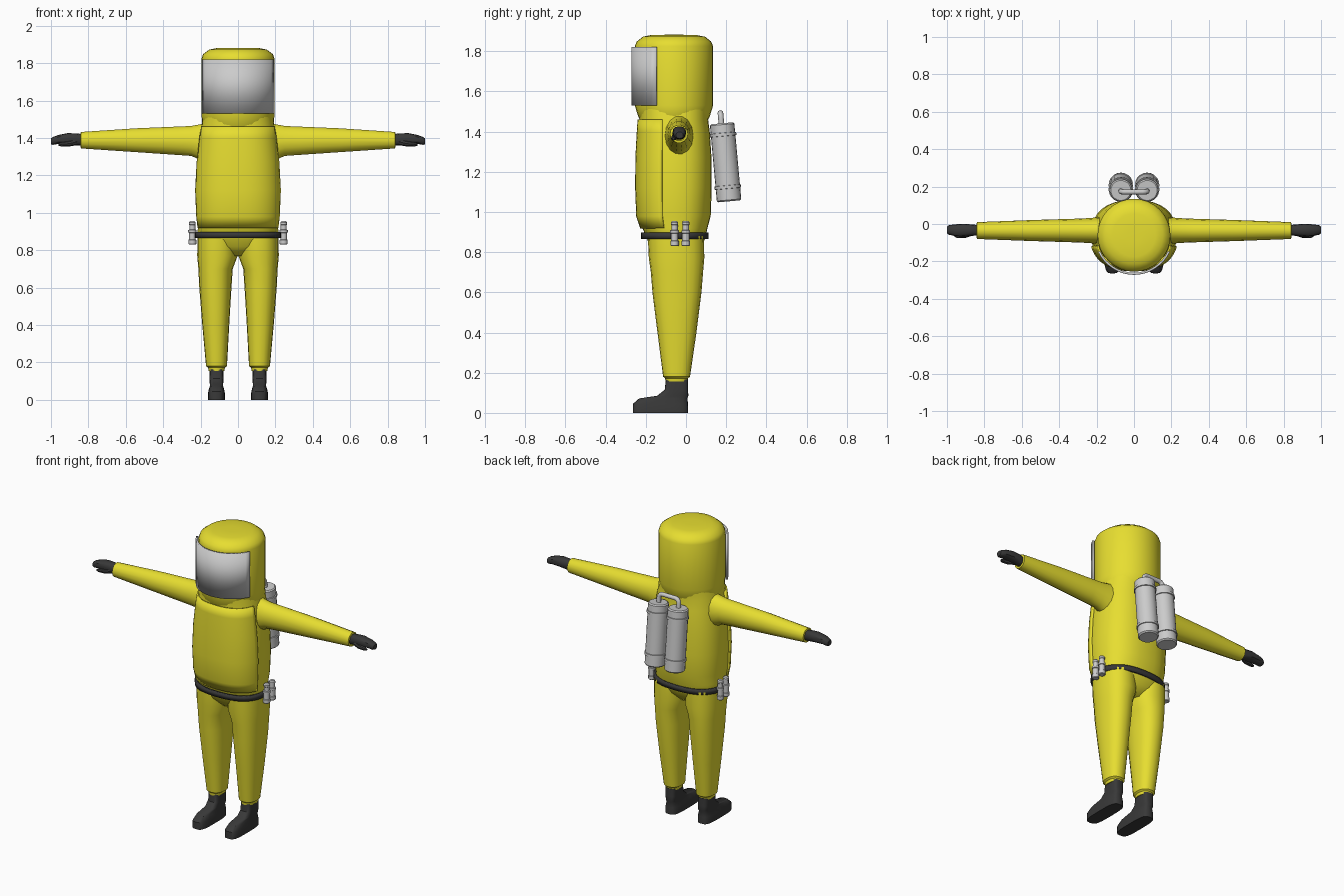
import bpy, bmesh
from math import sin, cos, pi, radians
from mathutils import Matrix

if "Cube" in bpy.data.objects:
    bpy.data.objects.remove(bpy.data.objects["Cube"])


def material(name, rgb):
    m = bpy.data.materials.new(name)
    m.diffuse_color = (*rgb, 1)
    m.use_nodes = True
    m.node_tree.nodes["Principled BSDF"].inputs["Base Color"].default_value = m.diffuse_color
    return m


YELLOW = material("yellow_fabric", (0.8, 0.73, 0.03))
BLACK = material("black_rubber", (0.04, 0.04, 0.04))


def finish(ob, mat=None, mirror=False, angle=35, thick=0):
    bpy.ops.object.select_all(action='DESELECT')
    ob.select_set(True)
    bpy.context.view_layer.objects.active = ob
    if mat:
        ob.data.materials.append(mat)
    bpy.ops.object.shade_smooth_by_angle(angle=radians(angle))
    if thick:
        s = ob.modifiers.new("thickness", 'SOLIDIFY')
        s.thickness, s.offset = thick, 0
    if mirror:
        ob.modifiers.new("mirror", 'MIRROR')
    return ob


def loft(name, rings, mat=None, n=24, p=2.0, axis='z', arc=None, cap=True,
         mirror=False, thick=0, angle=35, xform=None):
    """Skin superellipse rings (t, centre a, centre b, radius a, radius b)."""
    bm = bmesh.new()
    start, end = arc or (0, 360)
    steps = n + 1 if arc else n
    rows = []
    for t, a, b, ra, rb in rings:
        row = []
        for i in range(steps):
            w = radians(start + (end - start) * i / n)
            c, s = cos(w), sin(w)
            u = a + ra * abs(c) ** (2 / p) * (1 if c > 0 else -1)
            v = b + rb * abs(s) ** (2 / p) * (1 if s > 0 else -1)
            row.append(bm.verts.new((u, v, t) if axis == 'z' else (t, u, v)))
        rows.append(row)
    for r0, r1 in zip(rows, rows[1:]):
        for i in range(n):
            j = (i + 1) % steps
            bm.faces.new((r0[i], r0[j], r1[j], r1[i]))
    if cap and not arc:
        bm.faces.new(rows[0])
        bm.faces.new(rows[-1])
    bmesh.ops.recalc_face_normals(bm, faces=bm.faces)
    if xform:
        bm.transform(xform)
    me = bpy.data.meshes.new(name)
    bm.to_mesh(me)
    bm.free()
    ob = bpy.data.objects.new(name, me)
    bpy.context.collection.objects.link(ob)
    return finish(ob, mat, mirror, angle, thick)


# Suit body, closing into the crotch between the legs
torso = [(1.52, 0, -.060, .185, .175), (1.46, 0, -.060, .195, .170),
         (1.40, 0, -.058, .205, .176), (1.27, 0, -.057, .220, .184),
         (1.12, 0, -.057, .228, .185), (.98, 0, -.057, .222, .180),
         (.92, 0, -.055, .215, .162), (.87, 0, -.050, .216, .146)]
loft("suit_torso", torso + [(.82, 0, -.05, .18, .125), (.77, 0, -.05, .06, .08)],
     YELLOW, n=32, p=2.4, angle=50)

# Raised front panel of the suit
loft("front_panel", [(z, x, y, a + .002, b + .005) for z, x, y, a, b in torso[1:-1]],
     YELLOW, n=24, p=2.4, arc=(195, 345), thick=.012)

# Hood and curved visor
loft("hood", [(1.44, 0, -.06, .165, .16), (1.475, 0, -.06, .192, .178),
              (1.53, 0, -.06, .195, .195), (1.825, 0, -.06, .195, .195),
              (1.848, 0, -.06, .187, .185), (1.872, 0, -.06, .155, .155),
              (1.88, 0, -.06, .115, .115), (1.882, 0, -.06, .04, .04)],
     YELLOW, n=32, angle=45)
loft("visor", [(1.53, 0, -.06, .206, .206), (1.82, 0, -.06, .206, .206)],
     n=16, arc=(205, 335), thick=.012)

# Trouser legs with tucked cuffs
loft("trouser_leg", [(.88, .112, -.05, .105, .14), (.77, .110, -.047, .108, .138),
                     (.70, .120, -.045, .092, .130), (.60, .121, -.045, .086, .122),
                     (.40, .119, -.045, .072, .097), (.18, .115, -.047, .056, .067),
                     (.172, .115, -.047, .045, .057), (.155, .115, -.047, .042, .055)],
     YELLOW, n=20, p=2.3, mirror=True)

# Boots
loft("boot", [(0, .115, -.127, .045, .138), (.045, .115, -.127, .044, .137),
              (.072, .115, -.113, .036, .120), (.085, .115, -.066, .036, .078),
              (.115, .115, -.048, .037, .058), (.165, .115, -.045, .036, .055)],
     BLACK, n=24, p=3.6, mirror=True)

# Sleeves with a flared shoulder and tucked cuff
loft("sleeve", [(.14, -.035, 1.375, .075, .115), (.20, -.035, 1.378, .070, .098),
                (.25, -.035, 1.384, .066, .082), (.32, -.035, 1.385, .063, .078),
                (.55, -.035, 1.388, .056, .065), (.84, -.035, 1.388, .045, .045),
                (.842, -.035, 1.388, .034, .034), (.83, -.035, 1.388, .030, .030)],
     YELLOW, n=14, axis='x', mirror=True, angle=45)

# Gloved hands: mitten and thumb
loft("glove", [(.82, -.033, 1.389, .026, .030), (.86, -.033, 1.392, .030, .032),
               (.91, -.033, 1.396, .034, .030), (.96, -.033, 1.392, .031, .024),
               (.99, -.032, 1.384, .025, .021), (1.0, -.032, 1.382, .018, .016)],
     BLACK, n=12, p=2.5, axis='x', mirror=True)
loft("thumb", [(.86, -.045, 1.380, .016, .018), (.90, -.060, 1.370, .014, .015),
               (.945, -.063, 1.366, .012, .011), (.96, -.062, 1.364, .006, .006)],
     BLACK, n=8, axis='x', mirror=True)

# Belt
loft("belt", [(.865, 0, -.055, .223, .161), (.897, 0, -.055, .223, .161)],
     BLACK, n=32, p=2.4, cap=False, thick=.014)

# Small belt canisters, two on each hip
for i, y in enumerate((-.057, -.001)):
    prof = [(.830, .017), (.834, .021), (.855, .021), (.857, .018), (.893, .018),
            (.895, .022), (.908, .022), (.910, .016), (.935, .016), (.937, .018),
            (.948, .018), (.955, .012)]
    loft(f"belt_canister_{i + 1}", [(z, .244, y, r, r) for z, r in prof],
         n=12, mirror=True)

# Tilted twin air tanks with raised bands
prof = [(-.195, .054), (-.188, .061), (-.132, .061), (-.131, .066), (-.116, .066),
        (-.115, .061), (.130, .061), (.131, .066), (.146, .066), (.147, .061),
        (.188, .061), (.195, .054)]
loft("air_tank", [(z, 0, 0, r, r) for z, r in prof], n=20, mirror=True,
     xform=Matrix.Translation((.07, .197, 1.247)) @ Matrix.Rotation(radians(5.2), 4, 'X'))

# Pipe joining the tank tops
cu = bpy.data.curves.new("tank_pipe", 'CURVE')
cu.dimensions = '3D'
cu.bevel_depth, cu.bevel_resolution, cu.use_fill_caps = .014, 2, True
half = [(.07, 1.43)] + [(.045 + .025 * cos(k * pi / 8), 1.468 + .025 * sin(k * pi / 8))
                        for k in range(5)]
path = half + [(-x, z) for x, z in reversed(half)]
sp = cu.splines.new('POLY')
sp.points.add(len(path) - 1)
for pt, (x, z) in zip(sp.points, path):
    pt.co = (x, .177 - (z - 1.43) * .09, z, 1)
pipe = bpy.data.objects.new("tank_pipe", cu)
bpy.context.collection.objects.link(pipe)
bpy.ops.object.select_all(action='DESELECT')
pipe.select_set(True)
bpy.context.view_layer.objects.active = pipe
bpy.ops.object.convert(target='MESH')
finish(bpy.context.view_layer.objects.active, angle=50)
